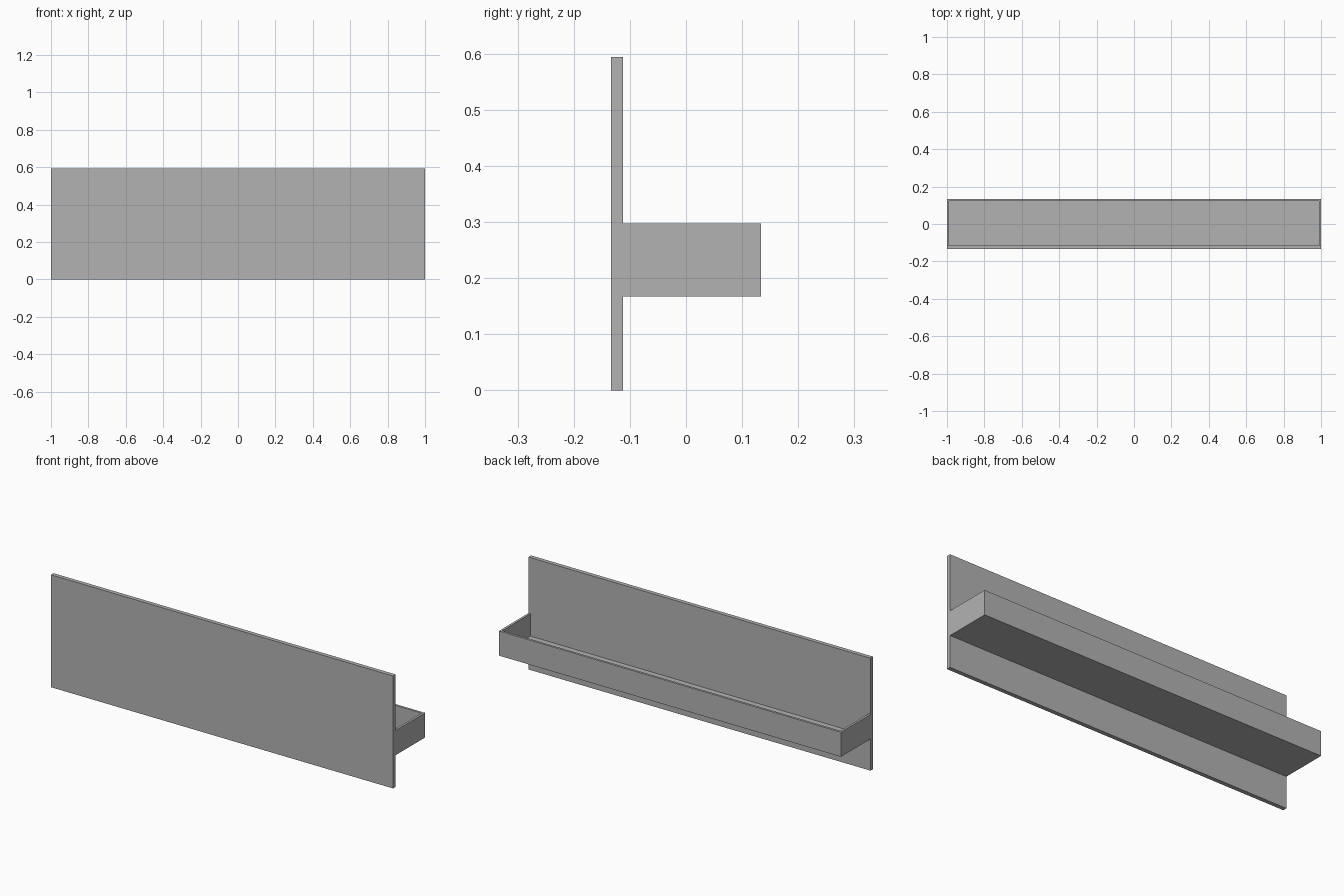
import bpy
import bmesh
from mathutils import Vector

default_cube = bpy.data.objects.get("Cube")
if default_cube:
    bpy.data.objects.remove(default_cube, do_unlink=True)

# Single plain grey finish
grey = bpy.data.materials.new("plain_grey")
grey.use_nodes = True
grey.diffuse_color = (0.45, 0.45, 0.45, 1)
grey.node_tree.nodes["Principled BSDF"].inputs["Base Color"].default_value = grey.diffuse_color


def make_box(name, low, high, open_sides=()):
    """Box between two corners, leaving out the faces that point along open_sides."""
    low, high = Vector(low), Vector(high)
    bm = bmesh.new()
    bmesh.ops.create_cube(bm, size=1)
    bm.normal_update()
    missing = [f for f in bm.faces if any(f.normal.dot(Vector(d)) > 0.9 for d in open_sides)]
    bmesh.ops.delete(bm, geom=missing, context='FACES')
    for v in bm.verts:
        v.co = (low + high) / 2 + v.co * (high - low)
    mesh = bpy.data.meshes.new(name)
    bm.to_mesh(mesh)
    bm.free()
    mesh.materials.append(grey)
    obj = bpy.data.objects.new(name, mesh)
    bpy.context.scene.collection.objects.link(obj)
    return obj


DEPTH = 0.134          # half of the overall depth
PANEL_BACK = -0.112    # where the tray meets the panel

# Upright panel
make_box("panel", (-1, -DEPTH, 0), (1, PANEL_BACK, 0.594))

# Shallow tray behind the panel, open at the top and against the panel
tray = make_box("tray", (-1, PANEL_BACK, 0.167), (1, DEPTH, 0.297),
                open_sides=[(0, 0, 1), (0, -1, 0)])
walls = tray.modifiers.new("walls", 'SOLIDIFY')
walls.thickness = 0.012
walls.offset = -1
walls.use_even_offset = True
